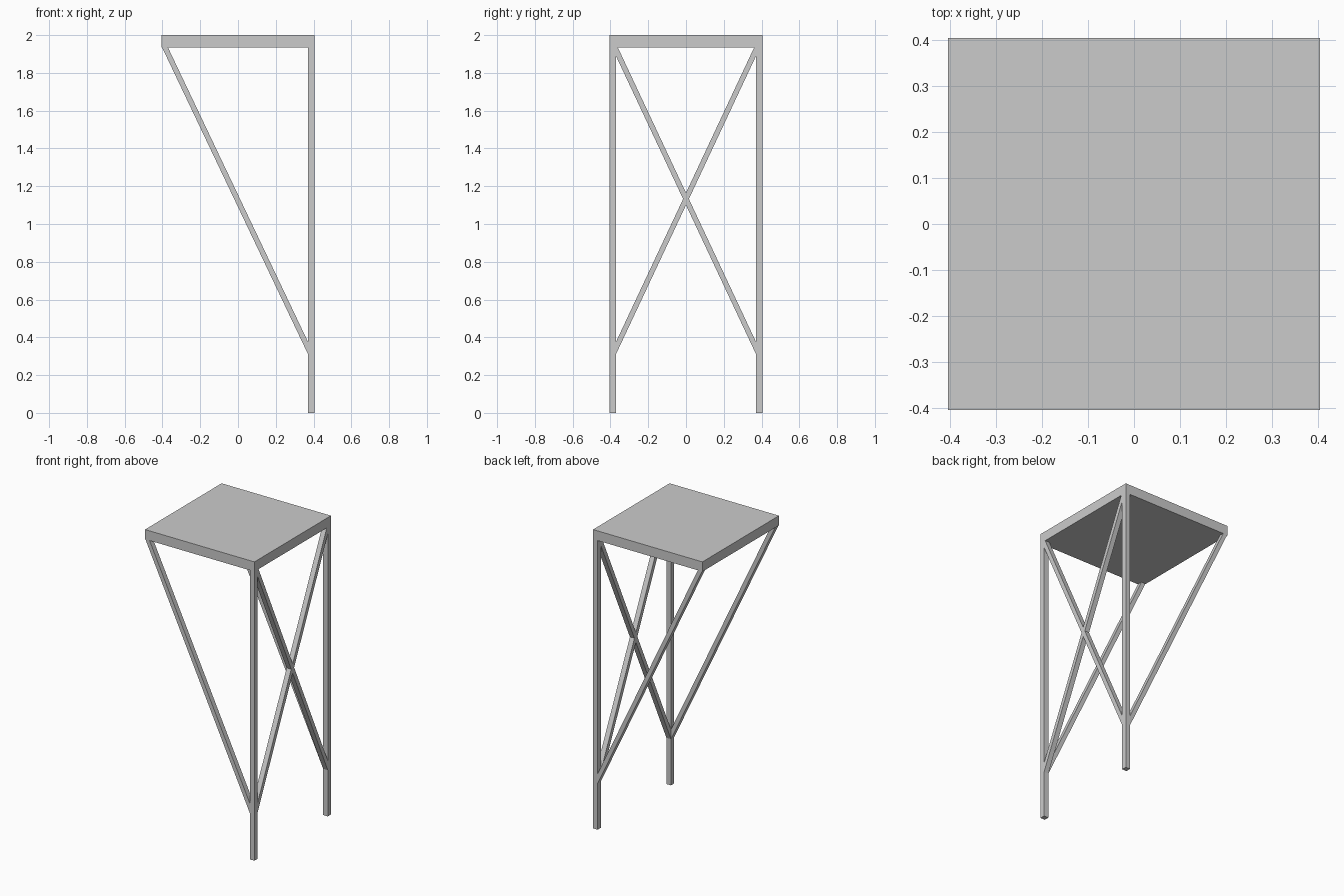
import bpy, bmesh
from mathutils import Vector

if "Cube" in bpy.data.objects:
    bpy.data.objects.remove(bpy.data.objects["Cube"])

HALF = 0.405      # half width of the top
W = 0.034         # leg and brace thickness
IN = HALF - W     # inner face of the legs
UNDER = 1.935     # underside of the top


def prism(name, outline, start, depth):
    """Extrude a flat outline of 3D points along the depth vector."""
    bm = bmesh.new()
    verts = [bm.verts.new(Vector(p) + Vector(start)) for p in outline]
    face = bm.faces.new(verts)
    ext = bmesh.ops.extrude_face_region(bm, geom=[face], use_keep_orig=True)
    moved = [v for v in ext["geom"] if isinstance(v, bmesh.types.BMVert)]
    bmesh.ops.translate(bm, verts=moved, vec=depth)
    bmesh.ops.recalc_face_normals(bm, faces=bm.faces[:])
    mesh = bpy.data.meshes.new(name)
    bm.to_mesh(mesh)
    bm.free()
    obj = bpy.data.objects.new(name, mesh)
    bpy.context.collection.objects.link(obj)
    return obj


def rect(x0, x1, y0, y1):
    return [(x0, y0, 0), (x1, y0, 0), (x1, y1, 0), (x0, y1, 0)]


# square top slab
prism("top", rect(-HALF, HALF, -HALF, HALF), (0, 0, UNDER), (0, 0, 2 - UNDER))

for side, y0 in (("front", -HALF), ("back", IN)):
    # upright leg on the right edge
    prism(side + "_leg", rect(IN, HALF, y0, y0 + W), (0, 0, 0), (0, 0, UNDER))
    # diagonal strut carrying the overhanging edge
    strut = [(-0.402, 0, UNDER), (-0.371, 0, UNDER), (IN, 0, 0.375), (IN, 0, 0.31)]
    prism(side + "_strut", strut, (0, y0, 0), (0, W, 0))

# crossed brace between the legs, mirrored half outline
half = [(0.361, UNDER), (IN, UNDER), (IN, 1.89), (0.0153, 1.1325), (IN, 0.375), (IN, 0.31)]
cross = ([(0, 1.165)] + half + [(0, 1.10)] + [(-y, z) for y, z in reversed(half)])
prism("cross_brace", [(0, y, z) for y, z in cross], (IN, 0, 0), (W, 0, 0))
